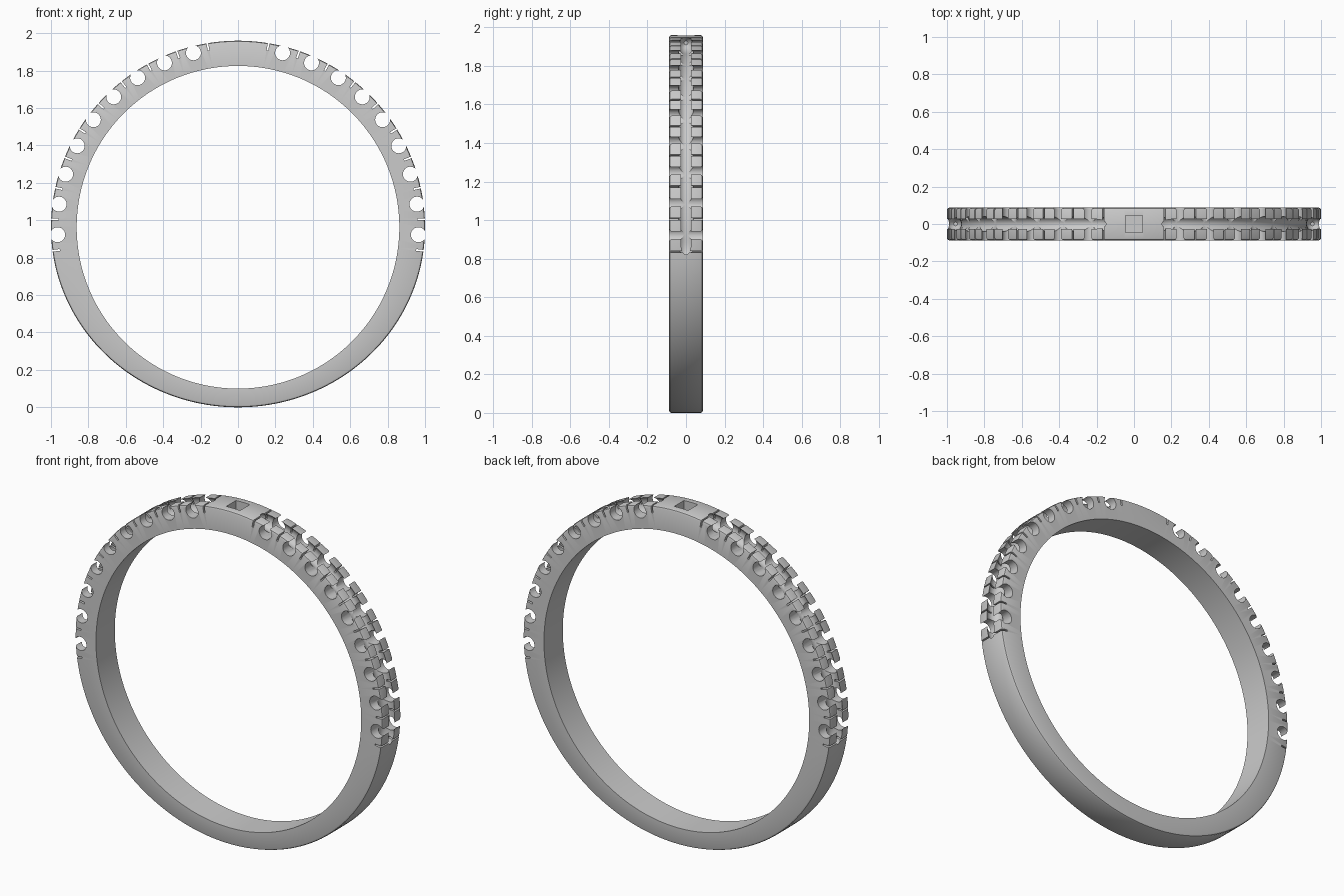
import bpy, bmesh
from math import sin, cos, pi, radians, sqrt
from mathutils import Matrix, Vector

if "Cube" in bpy.data.objects:
    bpy.data.objects.remove(bpy.data.objects["Cube"])

CZ = 0.96           # ring centre height
W = 0.0875          # half width
FIRST, STEP, N = 14.3, 9.74, 9   # stone seats, degrees from the top


def finish(bm, name):
    bmesh.ops.recalc_face_normals(bm, faces=bm.faces[:])
    me = bpy.data.meshes.new(name)
    bm.to_mesh(me)
    bm.free()
    ob = bpy.data.objects.new(name, me)
    bpy.context.collection.objects.link(ob)
    return ob


def bridge(bm, a, b):
    n = len(a)
    for i in range(n):
        bm.faces.new((a[i], a[(i + 1) % n], b[(i + 1) % n], b[i]))


def place(deg, r):
    """Frame on the ring: local z points outward, local y along the width."""
    t = radians(deg)
    return Matrix.Translation((r * sin(t), 0, CZ + r * cos(t))) @ Matrix.Rotation(t, 4, 'Y')


# Band: round inside, slightly flattened towards the bottom outside
bm = bmesh.new()
SEG, f = 240, 0.012
rings = []
for i in range(SEG):
    t = 2 * pi * i / SEG
    c, s = cos(t), sin(t)
    ro = 1.0 if c >= 0 else 1 / sqrt(s * s + (c / 0.96) ** 2)
    prof = [(0, -W), (ro - f, -W), (ro - 0.3 * f, -W + 0.3 * f), (ro, -W + f),
            (ro, W - f), (ro - 0.3 * f, W - 0.3 * f), (ro - f, W), (0, W)]
    ring = []
    for r, y in prof:
        x, z = (r * s, CZ + r * c) if r else (0.8625 * s, 0.9625 + 0.8625 * c)
        ring.append(bm.verts.new((x, y, z)))
    rings.append(ring)
for i in range(SEG):
    bridge(bm, rings[i], rings[(i + 1) % SEG])
band = finish(bm, "ring_band")

# Cutter: cross holes, prong slits and the square top pocket
bm = bmesh.new()
for side in (-1, 1):
    for k in range(N):
        m = place(side * (FIRST + STEP * k), 0.965) @ Matrix.Rotation(pi / 2, 4, 'X')
        bmesh.ops.create_cone(bm, cap_ends=True, segments=28, radius1=0.04,
                              radius2=0.04, depth=0.3, matrix=m)
    for k in range(N + 1):
        m = place(side * (FIRST + STEP * (k - 0.5)), 0.995) @ Matrix.Diagonal((0.009, 0.3, 0.07, 1))
        bmesh.ops.create_cube(bm, size=1, matrix=m)
bmesh.ops.create_cube(bm, size=1, matrix=place(0, 1.0) @ Matrix.Diagonal((0.09, 0.09, 0.12, 1)))
holes = finish(bm, "hole_cutter")

# Cutter: round-bottomed channel along each row, tapering at both ends
bm = bmesh.new()
A0, A1, M, K, R = 7.0, 99.5, 96, 20, 0.04
for side in (-1, 1):
    prev = None
    for i in range(M + 1):
        u = A0 + (A1 - A0) * i / M
        d = min(1, (min(u - A0, A1 - u) + 0.15) / 5)
        rad = R * sqrt(1 - (1 - d) ** 2)
        m = place(side * u, 0.967)
        ring = [bm.verts.new(m @ Vector((0, rad * cos(2 * pi * j / K), rad * sin(2 * pi * j / K) * 1.1)))
                for j in range(K)]
        if prev:
            bridge(bm, prev, ring)
        else:
            bm.faces.new(ring)
        prev = ring
    bm.faces.new(prev)
channel = finish(bm, "channel_cutter")

# Carve the band
bpy.context.view_layer.objects.active = band
band.select_set(True)
for cutter in (channel, holes):
    mod = band.modifiers.new("carve", 'BOOLEAN')
    mod.operation = 'DIFFERENCE'
    mod.solver = 'EXACT'
    mod.object = cutter
    bpy.ops.object.modifier_apply(modifier=mod.name)
    bpy.data.objects.remove(cutter)
bpy.ops.object.shade_smooth_by_angle(angle=radians(30))
